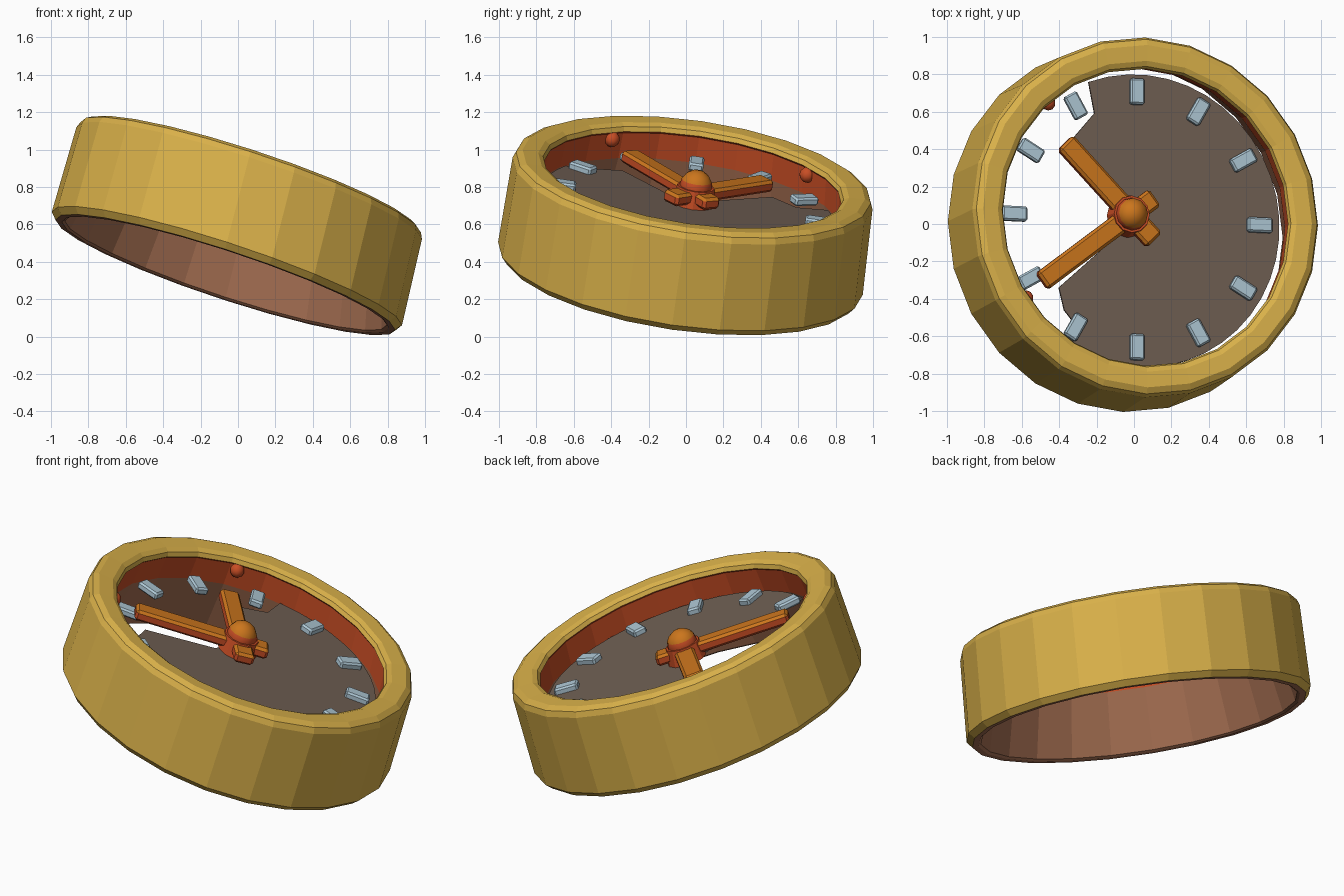
import bpy, bmesh, math
from mathutils import Matrix, Vector

if "Cube" in bpy.data.objects:
    bpy.data.objects.remove(bpy.data.objects["Cube"])

# Tilted frame: U, V span the dial plane, A is the (slightly leaning) depth axis
N = Vector((0.33, 0.145, 1)).normalized()
V = Vector((0, N.z, -N.y)).normalized()
U = V.cross(N)
A = Vector((0.25, 0.137, 0.96))
TOP = Vector((0.072, 0.042, 0.868))
FRAME = Matrix((U, V, A)).transposed().to_4x4()
FRAME.translation = TOP
DIAL_H = -0.18          # dial height below the rim top


def material(name, rgb):
    m = bpy.data.materials.new(name)
    m.diffuse_color = (*rgb, 1)
    m.use_nodes = True
    m.node_tree.nodes["Principled BSDF"].inputs["Base Color"].default_value = m.diffuse_color
    return m


gold = material("gold", (0.70, 0.44, 0.068))
red = material("red_orange", (0.58, 0.075, 0.018))
orange = material("orange", (0.60, 0.18, 0.012))
brown = material("dial_brown", (0.16, 0.115, 0.087))
blue = material("pale_blue", (0.42, 0.57, 0.66))
copper = material("copper", (0.38, 0.16, 0.085))


def finish(bm, name, mats, rule=None, smooth=None):
    """Colour faces by a rule in local space, then place in the tilted frame."""
    bmesh.ops.recalc_face_normals(bm, faces=bm.faces)
    bm.normal_update()
    if rule:
        for f in bm.faces:
            f.material_index = rule(f)
    bm.transform(FRAME)
    me = bpy.data.meshes.new(name)
    bm.to_mesh(me)
    bm.free()
    for m in mats:
        me.materials.append(m)
    ob = bpy.data.objects.new(name, me)
    bpy.context.collection.objects.link(ob)
    if smooth:
        bpy.context.view_layer.objects.active = ob
        ob.select_set(True)
        bpy.ops.object.shade_smooth_by_angle(angle=math.radians(smooth))
        ob.select_set(False)
    return ob


def bar(start, end, width, low, high, bevel):
    """Bevelled box lying on the dial from start to end."""
    s, e = Vector(start), Vector(end)
    d, mid = e - s, (s + e) / 2
    mat = (Matrix.Translation((mid.x, mid.y, DIAL_H + (low + high) / 2))
           @ Matrix.Rotation(math.atan2(d.y, d.x), 4, 'Z')
           @ Matrix.Diagonal((d.length, width, high - low, 1)))
    bm = bmesh.new()
    bmesh.ops.create_cube(bm, size=1, matrix=mat)
    bmesh.ops.bevel(bm, geom=bm.edges[:], offset=bevel, segments=1, affect='EDGES')
    return bm


def top_orange(f):
    return 0 if f.normal.z > 0.5 else 1


# Case: lathed ring, gold outside, red upper lining, copper lower lining
profile = [(0.955, -0.56), (0.985, -0.525), (0.972, -0.05), (0.958, -0.018), (0.925, 0),
           (0.84, -0.005), (0.812, -0.02), (0.802, -0.045), (0.812, -0.055),
           (0.825, -0.20), (0.905, -0.55), (0.92, -0.56)]
case_mats = [0, 0, 0, 0, 0, 0, 0, 1, 1, 2, 2, 2]
SIDES = 24
bm = bmesh.new()
rings = []
for i in range(SIDES):
    a = 2 * math.pi * i / SIDES
    rings.append([bm.verts.new((r * math.cos(a), r * math.sin(a), h)) for r, h in profile])
n = len(profile)
for i in range(SIDES):
    p, q = rings[i], rings[(i + 1) % SIDES]
    for k in range(n):
        f = bm.faces.new((p[k], q[k], q[(k + 1) % n], p[(k + 1) % n]))
        f.material_index = case_mats[k]
finish(bm, "case", [gold, red, copper])

# Dial: thin plate with a broken-out piece on the left
notch = [(-0.25, 0.57), (-0.37, 0.43), (-0.12, 0.07), (-0.137, -0.10),
         (-0.45, -0.38), (-0.42, -0.50), (-0.325, -0.615)]
arc = [math.radians(-120 + 231 * i / 28) for i in range(29)]
outline = [(0.79 * math.cos(a), 0.79 * math.sin(a)) for a in arc] + notch
bm = bmesh.new()
face = bm.faces.new([bm.verts.new((x, y, DIAL_H)) for x, y in outline])
ext = bmesh.ops.extrude_face_region(bm, geom=[face])
for v in ext['geom']:
    if isinstance(v, bmesh.types.BMVert):
        v.co.z -= 0.015
finish(bm, "dial", [brown])

# Hour markers
for i in range(12):
    a = 2 * math.pi * i / 12
    d = Vector((math.cos(a), math.sin(a)))
    c = Vector((-0.015, 0.005))
    finish(bar(c + d * 0.62, c + d * 0.76, 0.08, -0.01, 0.035, 0.01),
           f"hour_marker_{i + 1}", [blue])

# Hands with short tails
finish(bar((0.07, -0.11), (-0.43, 0.395), 0.115, 0.02, 0.085, 0.015),
       "short_hand", [orange, red], top_orange)
finish(bar((0.07, 0.12), (-0.56, -0.36), 0.11, 0.02, 0.085, 0.015),
       "long_hand", [orange, red], top_orange)

# Hub: collar and domed cap
HUB = (-0.065, 0.02)
bm = bmesh.new()
bmesh.ops.create_cone(bm, cap_ends=True, segments=12, radius1=0.115, radius2=0.1, depth=0.1,
                      matrix=Matrix.Translation((*HUB, DIAL_H + 0.045)))
finish(bm, "hub_collar", [orange, red], lambda f: 1)
bm = bmesh.new()
bmesh.ops.create_uvsphere(bm, u_segments=12, v_segments=8, radius=0.088,
                          matrix=Matrix.Translation((*HUB, DIAL_H + 0.095)))
finish(bm, "hub_cap", [orange, red], lambda f: 0 if f.normal.z > 0.3 else 1, 40)

# Small round studs on the upper lining
for name, y in (("stud_front", -0.46), ("stud_back", 0.60)):
    bm = bmesh.new()
    x = -math.sqrt(0.805 ** 2 - y ** 2)
    bmesh.ops.create_uvsphere(bm, u_segments=10, v_segments=6, radius=0.042,
                              matrix=Matrix.Translation((x, y, -0.085)))
    finish(bm, name, [red], None, 40)
